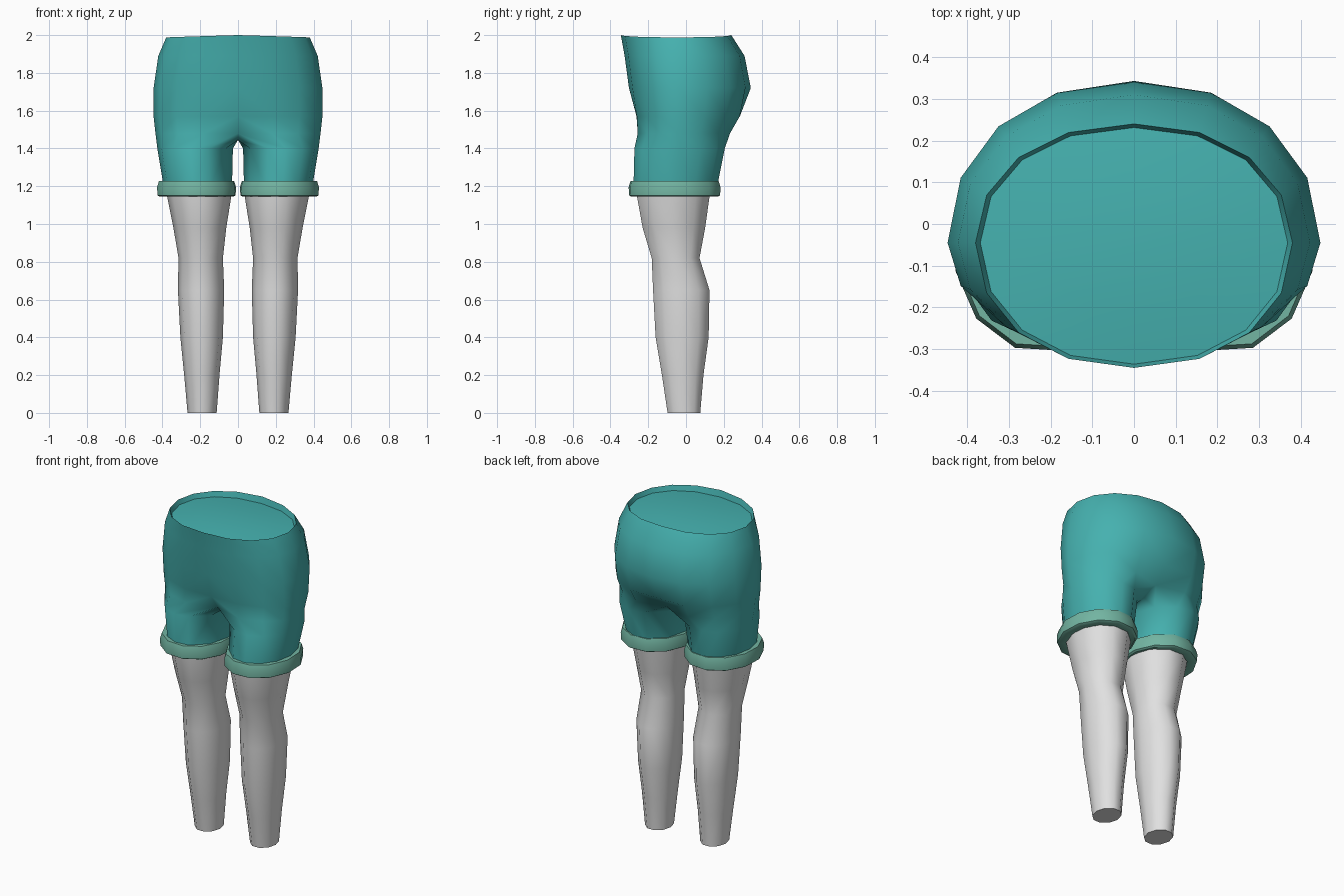
import bpy, bmesh, math

if "Cube" in bpy.data.objects:
    bpy.data.objects.remove(bpy.data.objects["Cube"])


def material(name, rgb):
    m = bpy.data.materials.new(name)
    m.diffuse_color = (*rgb, 1)
    m.use_nodes = True
    m.node_tree.nodes["Principled BSDF"].inputs["Base Color"].default_value = m.diffuse_color
    return m


TEAL = material("teal fabric", (0.06, 0.44, 0.43))
SAGE = material("sage cuff", (0.17, 0.46, 0.36))
PALE = material("pale grey", (0.75, 0.75, 0.75))


def finish(bm, name, mat, angle):
    """Turn the right half into a mirrored, smooth object."""
    bmesh.ops.recalc_face_normals(bm, faces=bm.faces)
    me = bpy.data.meshes.new(name)
    bm.to_mesh(me)
    bm.free()
    me.materials.append(mat)
    ob = bpy.data.objects.new(name, me)
    bpy.context.collection.objects.link(ob)
    mod = ob.modifiers.new("mirror", 'MIRROR')
    mod.use_clip = True
    bpy.ops.object.select_all(action='DESELECT')
    ob.select_set(True)
    bpy.context.view_layer.objects.active = ob
    bpy.ops.object.shade_smooth_by_angle(angle=math.radians(angle))
    return ob


def bridge(bm, a, b, closed=True):
    n = len(a)
    for i in range(n if closed else n - 1):
        j = (i + 1) % n
        bm.faces.new((a[i], a[j], b[j], b[i]))


def oval(bm, z, x0, x1, y0, y1, angles):
    cx, cy, rx, ry = (x0 + x1) / 2, (y0 + y1) / 2, (x1 - x0) / 2, (y1 - y0) / 2
    return [bm.verts.new((cx + rx * math.cos(t), cy + ry * math.sin(t), z))
            for t in map(math.radians, angles)]


def half_ring(bm, z, rx, yf, yb, widest=-0.045, dip=0.0):
    """Nine points from the front centre round the side to the back centre."""
    out = []
    for k in range(9):
        t = math.radians(-90 + 22.5 * k)
        c, s = max(math.cos(t), 0), math.sin(t)
        x = 0 if k in (0, 8) else rx * c ** 0.92
        reach = (yb - widest) if s > 0 else (widest - yf)
        y = widest + math.copysign(reach * abs(s) ** 0.95, s)
        out.append(bm.verts.new((x, y, z - dip * c)))
    return out


# Shorts: hip rings, then a split into a leg tube
bm = bmesh.new()
hips = [half_ring(bm, 2.0, 0.38, -0.345, 0.24, dip=0.012)]
for row in [(1.89, 0.422, -0.325, 0.31), (1.72, 0.447, -0.302, 0.343),
            (1.57, 0.447, -0.277, 0.31), (1.48, 0.437, -0.272, 0.255)]:
    hips.append(half_ring(bm, *row))
hips[-1][0].co.y, hips[-1][8].co.y = -0.20, 0.19      # centre creases
hips[-2][0].co.y, hips[-2][8].co.y = -0.262, 0.285
for a, b in zip(hips, hips[1:]):
    bridge(bm, a, b, closed=False)
crotch = [bm.verts.new((0, y, 1.445)) for y in (0.09, -0.03, -0.13)]
leg_angles = [-110 + 27.5 * k for k in range(9)] + [145, 180, 215]
ring = hips[-1] + crotch
for row in [(1.40, 0.027, 0.427, -0.275, 0.207), (1.19, 0.032, 0.392, -0.28, 0.165)]:
    nxt = oval(bm, *row, leg_angles)
    bridge(bm, ring, nxt)
    ring = nxt
# Slightly sunken, domed waist top
inner = hips[0]
for scale, z in ((0.97, 1.96), (0.55, 1.975)):
    nxt = [bm.verts.new((v.co.x * scale, -0.05 + (v.co.y + 0.05) * scale, z))
           for v in hips[0]]
    bridge(bm, inner, nxt, closed=False)
    inner = nxt
mid = bm.verts.new((0, -0.05, 1.98))
for a, b in zip(inner, inner[1:]):
    bm.faces.new((a, b, mid))
finish(bm, "shorts", TEAL, 65)

# Rolled cuffs: closed band section swept around each leg
bm = bmesh.new()
angles = [18 + 30 * k for k in range(12)]
section = [(1.228, -0.035), (1.228, -0.004), (1.195, 0.006), (1.152, 0.004),
           (1.145, -0.008), (1.15, -0.05)]
rings = [oval(bm, z, 0.012 - max(d, -0.03), 0.427 + d, -0.303 - d, 0.182 + d, angles)
         for z, d in section]
for a, b in zip(rings, rings[1:] + rings[:1]):
    bridge(bm, a, b)
finish(bm, "cuffs", SAGE, 40)

# Legs: lofted ovals with knee and calf
bm = bmesh.new()
angles = [36 * k for k in range(10)]
rows = [(1.22, 0.03, 0.385, -0.275, 0.145), (1.15, 0.035, 0.376, -0.27, 0.135),
        (0.98, 0.062, 0.342, -0.238, 0.11), (0.82, 0.08, 0.315, -0.188, 0.078),
        (0.65, 0.073, 0.318, -0.182, 0.132), (0.40, 0.08, 0.305, -0.168, 0.127),
        (0.20, 0.098, 0.285, -0.133, 0.098), (0.0, 0.113, 0.267, -0.102, 0.08)]
rings = [oval(bm, *r, angles) for r in rows]
for a, b in zip(rings, rings[1:]):
    bridge(bm, a, b)
bm.faces.new(rings[0])
bm.faces.new(rings[-1])
finish(bm, "legs", PALE, 50)
